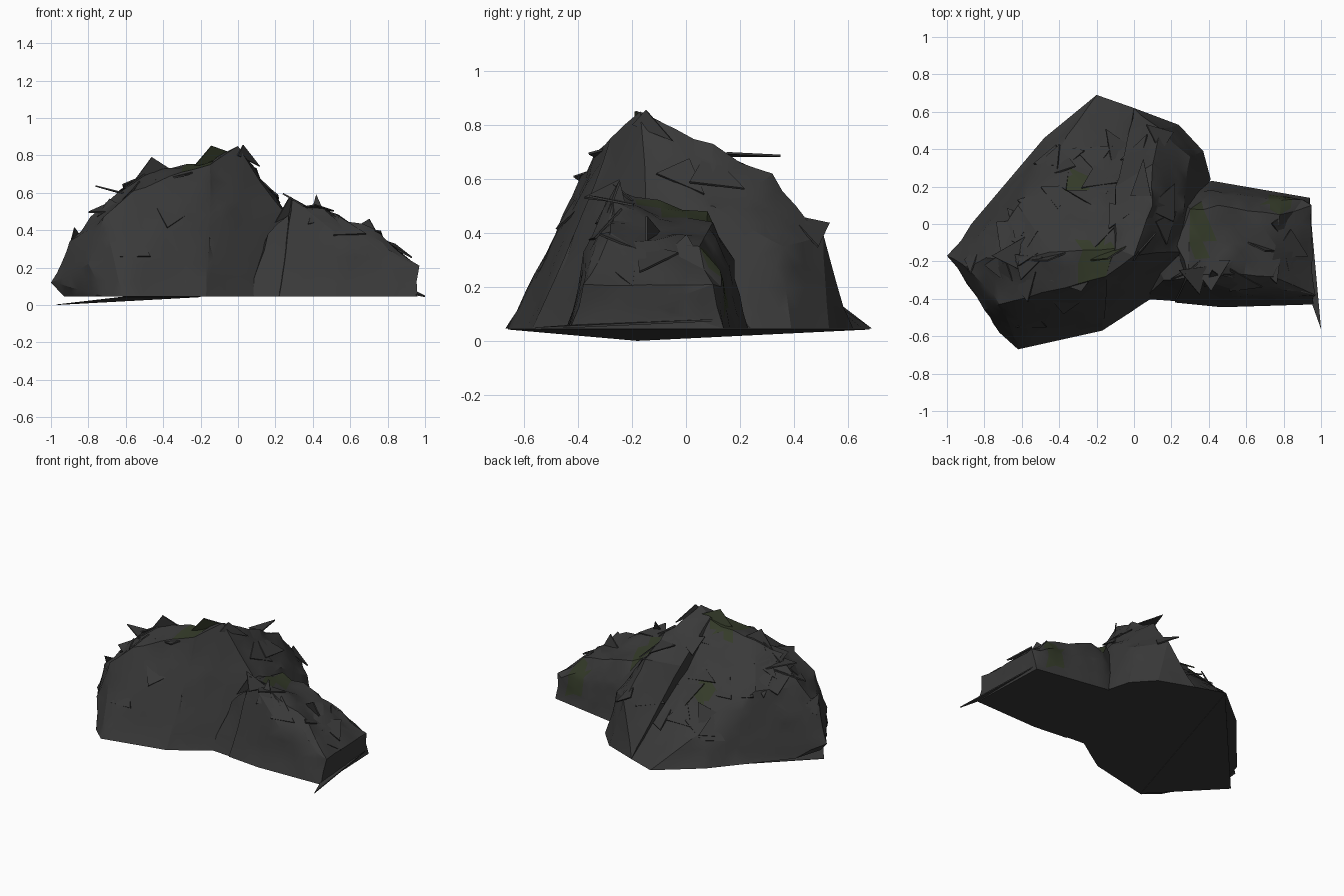
import bpy, bmesh, math, random
from mathutils import Vector, noise

random.seed(11)
cube = bpy.data.objects.get("Cube")
if cube:
    bpy.data.objects.remove(cube, do_unlink=True)


def material(name, color):
    m = bpy.data.materials.new(name)
    m.use_nodes = True
    m.diffuse_color = (*color, 1)
    m.node_tree.nodes["Principled BSDF"].inputs["Base Color"].default_value = (*color, 1)
    return m


STONE = material("dark stone", (0.041, 0.041, 0.041))
MOSS = material("dull moss", (0.034, 0.043, 0.022))

# Moss spots: x, y, radius x, radius y
SPOTS = [(-.3, .22, .08, .07), (-.21, -.18, .1, .12), (.35, -.04, .06, .15), (.77, .13, .07, .06)]


def mossy(p):
    return p.z > .12 and any(((p.x - x) / a) ** 2 + ((p.y - y) / b) ** 2 < 1 for x, y, a, b in SPOTS)


def finish(bm, name, angle):
    for f in bm.faces:
        f.material_index = int(mossy(f.calc_center_median()))
    me = bpy.data.meshes.new(name)
    bm.to_mesh(me)
    bm.free()
    ob = bpy.data.objects.new(name, me)
    bpy.context.collection.objects.link(ob)
    me.materials.append(STONE)
    me.materials.append(MOSS)
    bpy.ops.object.select_all(action="DESELECT")
    ob.select_set(True)
    bpy.context.view_layer.objects.active = ob
    bpy.ops.object.shade_smooth_by_angle(angle=math.radians(angle))
    return ob


def rock(name, footprint, upper):
    """Faceted boulder: hull of a flat footprint and upper corners, then roughened."""
    bm = bmesh.new()
    for x, y in footprint:
        bm.verts.new((x, y, .045))
    for p in upper:
        bm.verts.new(p)
    out = bmesh.ops.convex_hull(bm, input=bm.verts)
    junk = {g for g in out["geom_interior"] + out["geom_unused"] if isinstance(g, bmesh.types.BMVert)}
    bmesh.ops.delete(bm, geom=list(junk), context="VERTS")
    corners = {tuple(v.co) for v in bm.verts}
    for limit in (.4, .22, .12):
        long_edges = [e for e in bm.edges if e.calc_length() > limit]
        bmesh.ops.subdivide_edges(bm, edges=long_edges, cuts=1)
        bmesh.ops.triangulate(bm, faces=bm.faces)
    bm.normal_update()
    # Rough crown, calmer walls, flat underside
    for v in bm.verts:
        if v.co.z > .06 and tuple(v.co) not in corners:
            rough = .03 if v.normal.z > .5 else .01
            v.co += v.normal * (noise.noise(v.co * 8) * rough - .008)
    return finish(bm, name, 24)


# Broad mass with a long slope falling to the back
main_rock = rock(
    "main_boulder",
    [(-.93, -.2), (-.72, -.58), (-.62, -.67), (-.5, -.64), (-.17, -.57), (0, -.46),
     (0, .62), (-.2, .69), (-.48, .46), (-.7, .2), (-.87, 0)],
    [(-1, -.17, .12), (-.9, -.23, .34), (-.8, -.46, .22), (-.79, -.18, .47), (-.72, -.43, .47),
     (-.62, -.2, .62), (-.56, -.39, .61), (-.45, -.15, .72), (-.3, -.32, .71), (-.15, -.28, .75),
     (-.1, -.13, .79), (-.3, .22, .46), (-.45, .32, .33), (-.62, .1, .5), (-.8, -.03, .34)])

# Tall ridge closing the broad mass on its left
ridge_rock = rock(
    "ridge_boulder",
    [(-.17, -.57), (.12, -.38), (.41, .24), (.37, .39), (.24, .53), (0, .62)],
    [(-.15, -.28, .75), (0, -.17, .85), (-.1, -.13, .8), (.1, .1, .73), (.26, -.15, .48),
     (.27, .1, .5), (.1, .32, .62), (-.1, .2, .58), (.3, .36, .35), (.14, .51, .39)])

# Low block filling the notch between ridge and side boulder
rock(
    "saddle_stone",
    [(.05, -.4), (.12, -.385), (.26, -.415), (.4, 0), (0, 0)],
    [(.27, -.29, .48), (.16, -.3, .38), (.28, -.1, .5)])

side_rock = rock(
    "side_boulder",
    [(.22, -.42), (.47, -.445), (.96, -.43), (.94, .14), (.42, .23), (.2, .2)],
    [(.29, -.28, .57), (.3, .08, .48), (.22, -.1, .5), (.45, -.27, .52),
     (.45, .1, .44), (.6, -.27, .44), (.74, -.28, .4), (.78, .05, .35), (.97, -.38, .21),
     (.95, .1, .21), (.42, .18, .3), (.9, .13, .2), (.6, -.38, .33)])


def flakes(name, triangles, thickness=.008):
    """Thin broken slabs, each a triangle with a little depth."""
    bm = bmesh.new()
    for tri in triangles:
        a, b, c = (Vector(p) for p in tri)
        n = (b - a).cross(c - a).normalized() * thickness
        top = [bm.verts.new(p) for p in (a, b, c)]
        low = [bm.verts.new(p - n) for p in (a, b, c)]
        bm.faces.new(top)
        bm.faces.new(low[::-1])
        for i in range(3):
            j = (i + 1) % 3
            bm.faces.new((top[i], low[i], low[j], top[j]))
    return finish(bm, name, 10)


def scattered(rock_ob, count):
    """Broad chips lying on the crown with one slightly lifted corner."""
    faces = [p for p in rock_ob.data.polygons if p.normal.z > .45 and .2 < p.center.z < .7]
    result = []
    for p in random.sample(faces, count):
        n = Vector(p.normal)
        u = n.orthogonal().normalized()
        w = n.cross(u)
        spin = random.uniform(0, math.tau)
        tri = []
        for k in range(3):
            t = spin + k * math.tau / 3 + random.uniform(-.4, .4)
            r = random.uniform(.07, .14)
            lift = random.uniform(.008, .016) if k == 0 else -.004
            tri.append(p.center + (u * math.cos(t) + w * math.sin(t)) * r + n * lift)
        result.append(tri)
    return result


flakes("main_chips", scattered(main_rock, 22))
flakes("ridge_chips", scattered(ridge_rock, 5))
flakes("side_chips", scattered(side_rock, 8))

# Jutting splinters along the crown and the outer corner
flakes("splinters", [
    [(-.6, -.2, .6), (-.32, -.14, .7), (-.46, -.2, .79)],
    [(-.6, -.25, .6), (-.55, -.05, .58), (-.76, -.17, .64)],
    [(-.7, -.3, .5), (-.62, -.1, .58), (-.8, -.22, .5)],
    [(-.25, -.2, .72), (0, -.1, .8), (-.14, -.19, .85)],
    [(-.45, -.3, .66), (-.2, -.25, .72), (-.28, -.36, .69)],
    [(-.02, .15, .69), (.09, .15, .7), (.05, .35, .69)],
    [(0, -.2, .8), (.12, -.05, .74), (.03, -.15, .855)],
    [(.2, -.3, .44), (.36, -.2, .52), (.28, -.27, .58)],
    [(.6, -.1, .4), (.75, -.15, .37), (.7, -.15, .46)],
    [(.94, .1, .08), (.95, -.42, .06), (1, -.56, .05)],
])

# Thin sheet sagging beneath the base
flakes("base_sliver", [[(-.97, -.18, .003), (-.61, -.66, .045), (-.2, .68, .045)]], .003)
